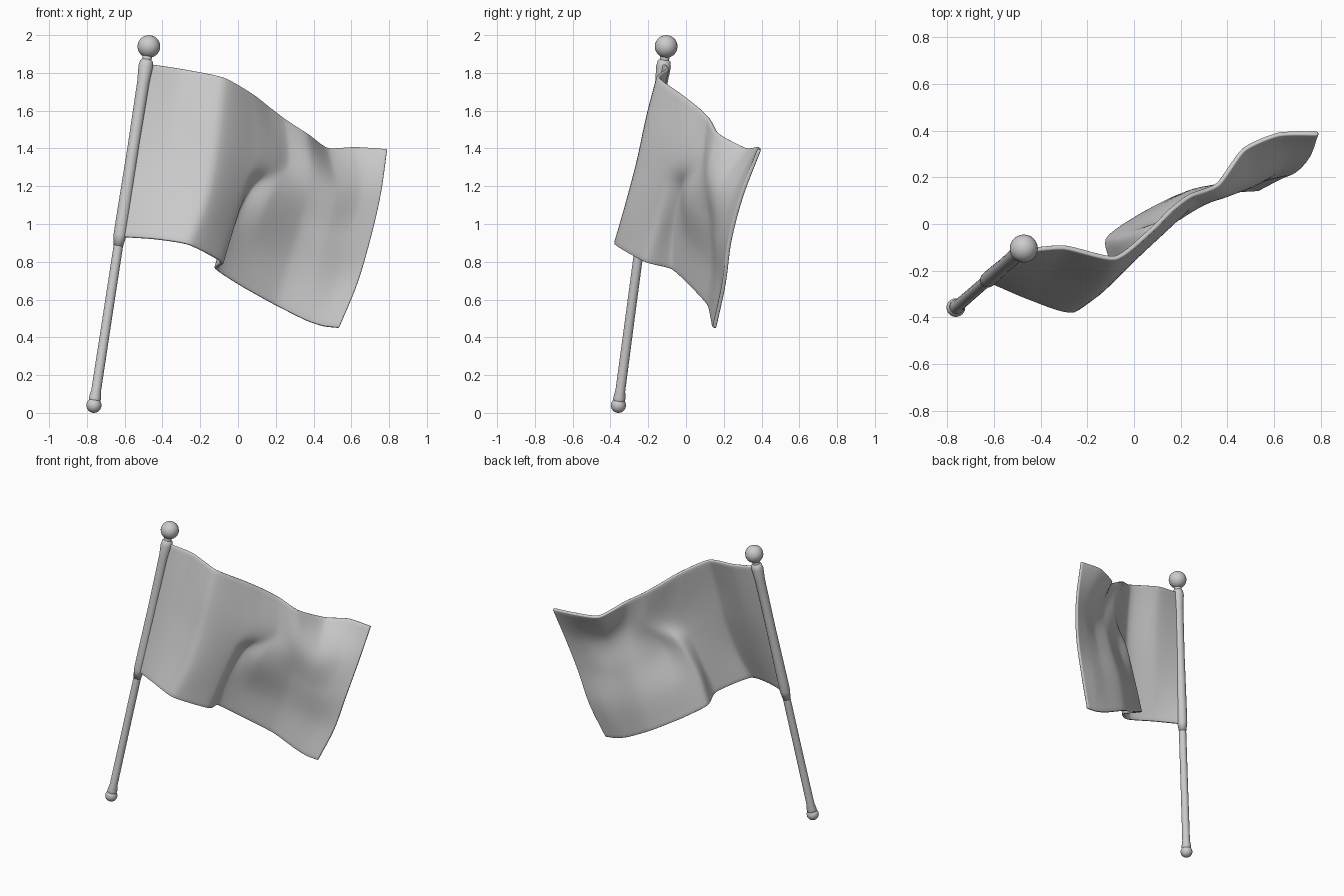
import bpy, bmesh, math
from mathutils import Vector

if "Cube" in bpy.data.objects:
    bpy.data.objects.remove(bpy.data.objects["Cube"])

BASE = Vector((-0.763, -0.358, 0.04))
TOP = Vector((-0.472, -0.105, 1.94))
AXIS = (TOP - BASE).normalized()
LENGTH = (TOP - BASE).length


def finish(name, bm):
    bmesh.ops.recalc_face_normals(bm, faces=bm.faces)
    me = bpy.data.meshes.new(name)
    bm.to_mesh(me)
    bm.free()
    for p in me.polygons:
        p.use_smooth = True
    ob = bpy.data.objects.new(name, me)
    bpy.context.collection.objects.link(ob)
    return ob


def ball(name, centre, r):
    bm = bmesh.new()
    bmesh.ops.create_uvsphere(bm, u_segments=24, v_segments=14, radius=r)
    bmesh.ops.translate(bm, verts=bm.verts, vec=centre)
    return finish(name, bm)


def lathe(name, profile, n=20):
    """Turn (radius, distance along pole) points about the leaning pole axis."""
    a = AXIS.cross(Vector((0, 1, 0))).normalized()
    b = AXIS.cross(a)
    bm = bmesh.new()
    rings = []
    for r, d in profile:
        c = BASE + AXIS * d
        rings.append([bm.verts.new(c + r * (a * math.cos(t) + b * math.sin(t)))
                      for t in (2 * math.pi * i / n for i in range(n))])
    for lo, hi in zip(rings, rings[1:]):
        for i in range(n):
            bm.faces.new((lo[i], lo[(i + 1) % n], hi[(i + 1) % n], hi[i]))
    bm.faces.new(rings[0])
    bm.faces.new(rings[-1])
    return finish(name, bm)


def spline(pts, steps, pull=0.5):
    """Cardinal spline through the points; a lower pull gives tighter creases."""
    ext = [pts[0] * 2 - pts[1]] + pts + [pts[-1] * 2 - pts[-2]]
    out = []
    for i in range(len(pts) - 1):
        p0, p1, p2, p3 = ext[i:i + 4]
        m1, m2 = (p2 - p0) * pull, (p3 - p1) * pull
        for k in range(steps):
            t = k / steps
            h = t * t * (3 - 2 * t)
            out.append(p1 * (1 - h) + p2 * h + m1 * (t * (1 - t)**2) - m2 * (t * t * (1 - t)))
    out.append(pts[-1].copy())
    return out


# Pole with its foot and top balls
lathe("pole", [(0.03, 0.0), (0.032, 0.04), (0.026, 0.08), (0.025, 0.5), (0.025, LENGTH - 0.1),
               (0.025, LENGTH - 0.05), (0.02, LENGTH - 0.02)])
ball("foot_knob", BASE, 0.04)
ball("top_ball", TOP, 0.06)

# Cloth sleeve around the pole
lathe("flag_sleeve", [(0.025, 0.86), (0.034, 0.92), (0.034, 1.0), (0.031, 1.4),
                      (0.033, 1.75), (0.039, 1.83), (0.034, 1.86), (0.022, 1.87)])

# Cloth: columns from pole to free edge, each from top to bottom
pole_column = [tuple(BASE + AXIS * d) for d in (1.845, 1.605, 1.375, 1.145, 0.91)]
columns = [
    pole_column,
    [(-.30, -.10, 1.82), (-.32, -.15, 1.59), (-.36, -.20, 1.36), (-.40, -.26, 1.13), (-.44, -.32, .92)],
    [(-.08, -.145, 1.775), (-.10, -.20, 1.56), (-.13, -.25, 1.33), (-.18, -.31, 1.10), (-.26, -.37, .89)],
    [(.07, -.03, 1.69), (.09, -.06, 1.39), (.035, -.11, 1.22), (-.03, -.16, 1.00), (-.09, -.215, .80)],
    [(.16, .06, 1.62), (.18, .02, 1.33), (.06, -.02, 1.18), (-.05, -.06, .96), (-.115, -.07, .76)],
    [(.24, .12, 1.56), (.26, .09, 1.32), (.16, .01, 1.13), (.07, .03, .89), (.02, .03, .67)],
    [(.36, .17, 1.48), (.38, .12, 1.25), (.33, .13, 1.02), (.26, .14, .79), (.20, .12, .57)],
    [(.47, .32, 1.40), (.51, .18, 1.18), (.47, .165, .95), (.42, .17, .72), (.36, .14, .49)],
    [(.62, .385, 1.405), (.64, .26, 1.17), (.58, .20, .93), (.52, .19, .69), (.45, .145, .46)],
    [(.79, .388, 1.395), (.755, .30, 1.16), (.70, .235, .92), (.63, .20, .68), (.535, .15, .45)],
]
fine_cols = [spline([Vector(p) for p in col], 8) for col in columns]
rows = [spline(list(row), 8, 0.33) for row in zip(*fine_cols)]
bm = bmesh.new()
grid = [[bm.verts.new(p) for p in row] for row in rows]
for r0, r1 in zip(grid, grid[1:]):
    for i in range(len(r0) - 1):
        bm.faces.new((r0[i], r0[i + 1], r1[i + 1], r1[i]))
flag = finish("flag_cloth", bm)
solid = flag.modifiers.new("thickness", 'SOLIDIFY')
solid.thickness = 0.02
solid.offset = 0
bevel = flag.modifiers.new("soft_hem", 'BEVEL')
bevel.width = 0.006
bevel.segments = 2
bevel.limit_method = 'ANGLE'
bevel.angle_limit = math.radians(50)
